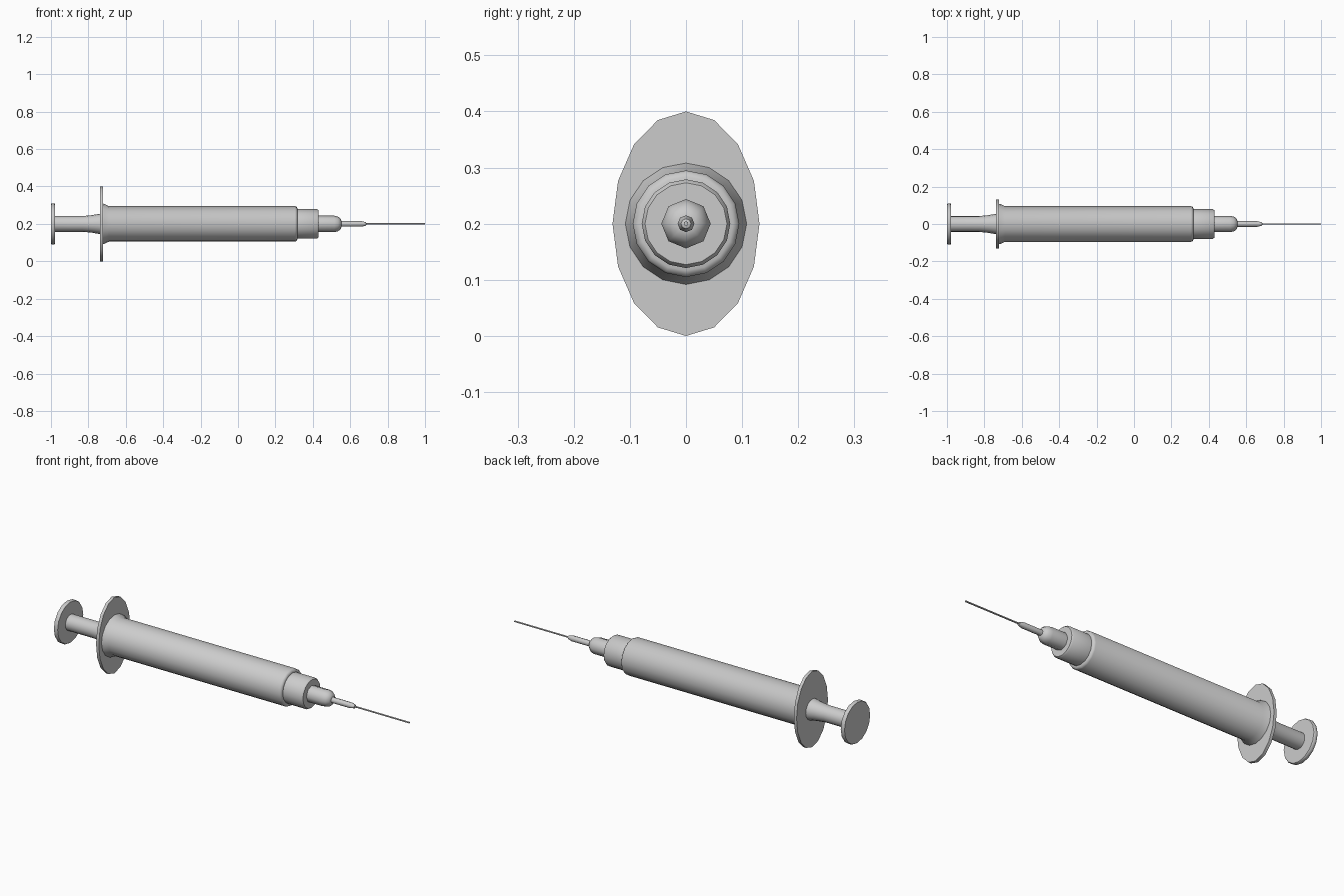
import bpy, bmesh, math

if "Cube" in bpy.data.objects:
    bpy.data.objects.remove(bpy.data.objects["Cube"])

Z = 0.2  # height of the long axis


def lathe(name, profile, sides, sy=1.0, sz=1.0):
    """Revolve (x, radius) points around the long axis and cap both ends."""
    bm = bmesh.new()
    rings = []
    for x, r in profile:
        ring = []
        for i in range(sides):
            a = 2 * math.pi * i / sides
            ring.append(bm.verts.new((x, r * sy * math.sin(a), Z + r * sz * math.cos(a))))
        rings.append(ring)
    for a, b in zip(rings, rings[1:]):
        for i in range(sides):
            j = (i + 1) % sides
            bm.faces.new((a[i], a[j], b[j], b[i]))
    bm.faces.new(rings[0])
    bm.faces.new(rings[-1])
    bmesh.ops.recalc_face_normals(bm, faces=bm.faces[:])
    mesh = bpy.data.meshes.new(name)
    bm.to_mesh(mesh)
    bm.free()
    ob = bpy.data.objects.new(name, mesh)
    bpy.context.collection.objects.link(ob)
    bpy.ops.object.select_all(action='DESELECT')
    ob.select_set(True)
    bpy.context.view_layer.objects.active = ob
    bpy.ops.object.shade_smooth_by_angle(angle=math.radians(50))
    return ob


# plunger: thumb disc and rod flaring into the flange
lathe("thumb_disc", [(-1.0, 0.107), (-0.996, 0.11), (-0.982, 0.11), (-0.978, 0.107)], 16)
lathe("plunger_rod", [(-0.98, 0.042), (-0.83, 0.042), (-0.78, 0.047), (-0.735, 0.055)], 16)

# oval finger flange
lathe("finger_flange", [(-0.737, 1), (-0.721, 1)], 16, 0.131, 0.2)

# barrel with flared base and rounded front shoulder
lathe("barrel", [(-0.725, 0.109), (-0.715, 0.107), (-0.69, 0.095), (0.305, 0.095),
                 (0.313, 0.092), (0.317, 0.084), (0.317, 0.07)], 16)

# stepped nose
lathe("nose", [(0.31, 0.079), (0.422, 0.079), (0.43, 0.073), (0.43, 0.04)], 16)

# needle hub with rounded tip
lathe("needle_hub", [(0.425, 0.044), (0.515, 0.044), (0.535, 0.039),
                     (0.549, 0.028), (0.553, 0.015)], 8)

# needle collar and needle
lathe("needle_collar", [(0.548, 0.015), (0.66, 0.015), (0.684, 0.009), (0.686, 0.004)], 8)
lathe("needle", [(0.68, 0.0045), (1.0, 0.0045)], 6)
